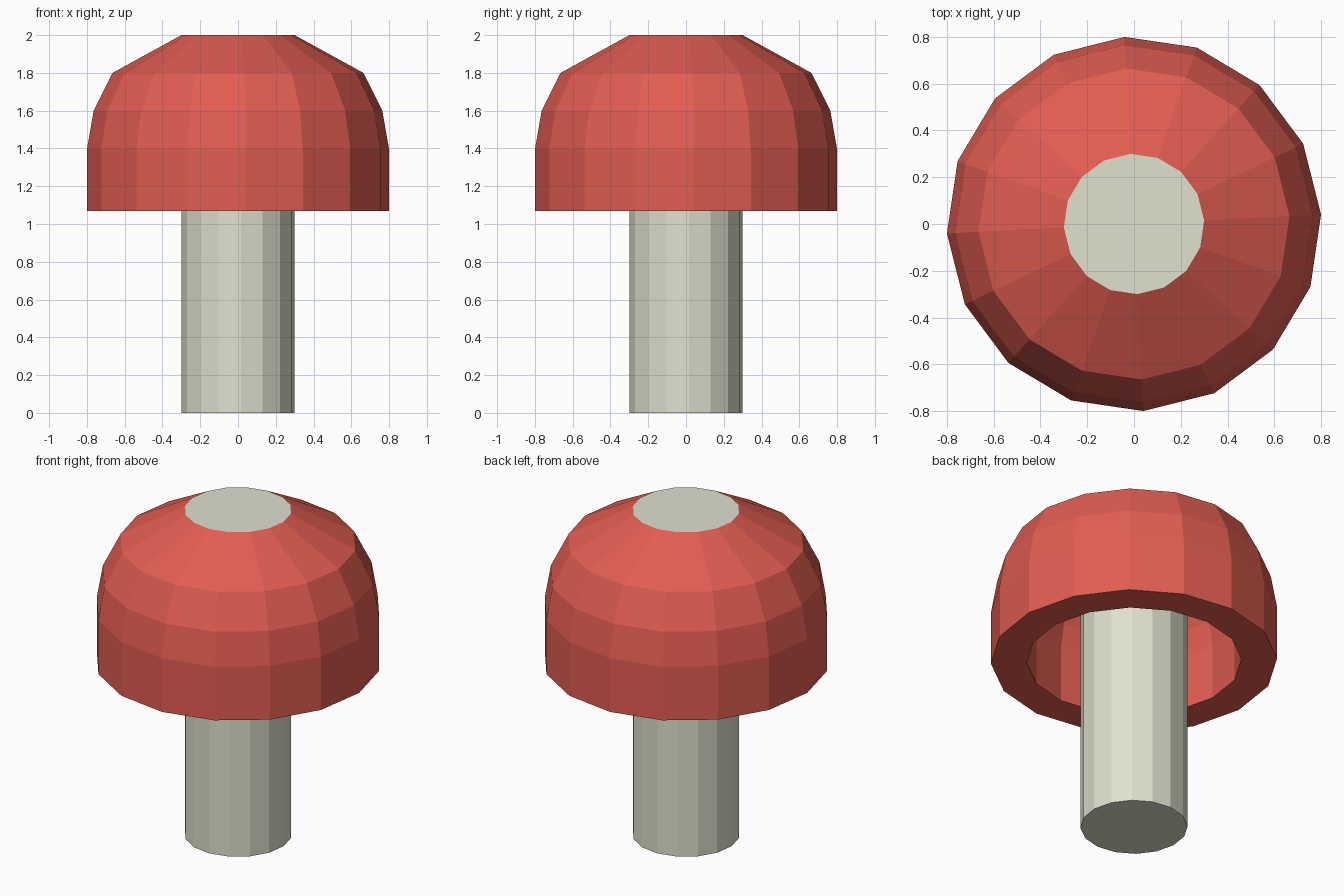
import bpy
import bmesh
import math

if "Cube" in bpy.data.objects:
    bpy.data.objects.remove(bpy.data.objects["Cube"])

SIDES = 16
PHASE = math.radians(2.9)


def material(name, colour):
    mat = bpy.data.materials.new(name)
    mat.diffuse_color = (*colour, 1)
    mat.use_nodes = True
    mat.node_tree.nodes["Principled BSDF"].inputs["Base Color"].default_value = mat.diffuse_color
    return mat


def lathe(name, profile, mat, closed=False):
    """Turn an (r, z) profile about z; open profiles get flat end caps."""
    bm = bmesh.new()
    rings = []
    for r, z in profile:
        angles = [PHASE + math.tau * i / SIDES for i in range(SIDES)]
        rings.append([bm.verts.new((r * math.cos(a), r * math.sin(a), z)) for a in angles])
    pairs = list(zip(rings, rings[1:]))
    if closed:
        pairs.append((rings[-1], rings[0]))
    else:
        bm.faces.new(rings[0])
        bm.faces.new(rings[-1])
    for a, b in pairs:
        for i in range(SIDES):
            j = (i + 1) % SIDES
            bm.faces.new((a[i], a[j], b[j], b[i]))
    bmesh.ops.recalc_face_normals(bm, faces=bm.faces)
    mesh = bpy.data.meshes.new(name)
    bm.to_mesh(mesh)
    bm.free()
    mesh.materials.append(mat)
    obj = bpy.data.objects.new(name, mesh)
    bpy.context.collection.objects.link(obj)
    return obj


red = material("cap red", (0.76, 0.11, 0.083))
cream = material("stem cream", (0.75, 0.75, 0.62))

# Stem: straight faceted post, its top end flush with the cap
lathe("stem", [(0.3, 0), (0.3, 2)], cream)

# Cap: thick hollow dome around the stem, outside then inside
outer = [(0.8, 1.07), (0.8, 1.4), (0.765, 1.6), (0.665, 1.8), (0.3, 2.0)]
inner = [(0.3, 1.78), (0.52, 1.66), (0.575, 1.55), (0.6, 1.4), (0.6, 1.07)]
lathe("cap", outer + inner, red, closed=True)
